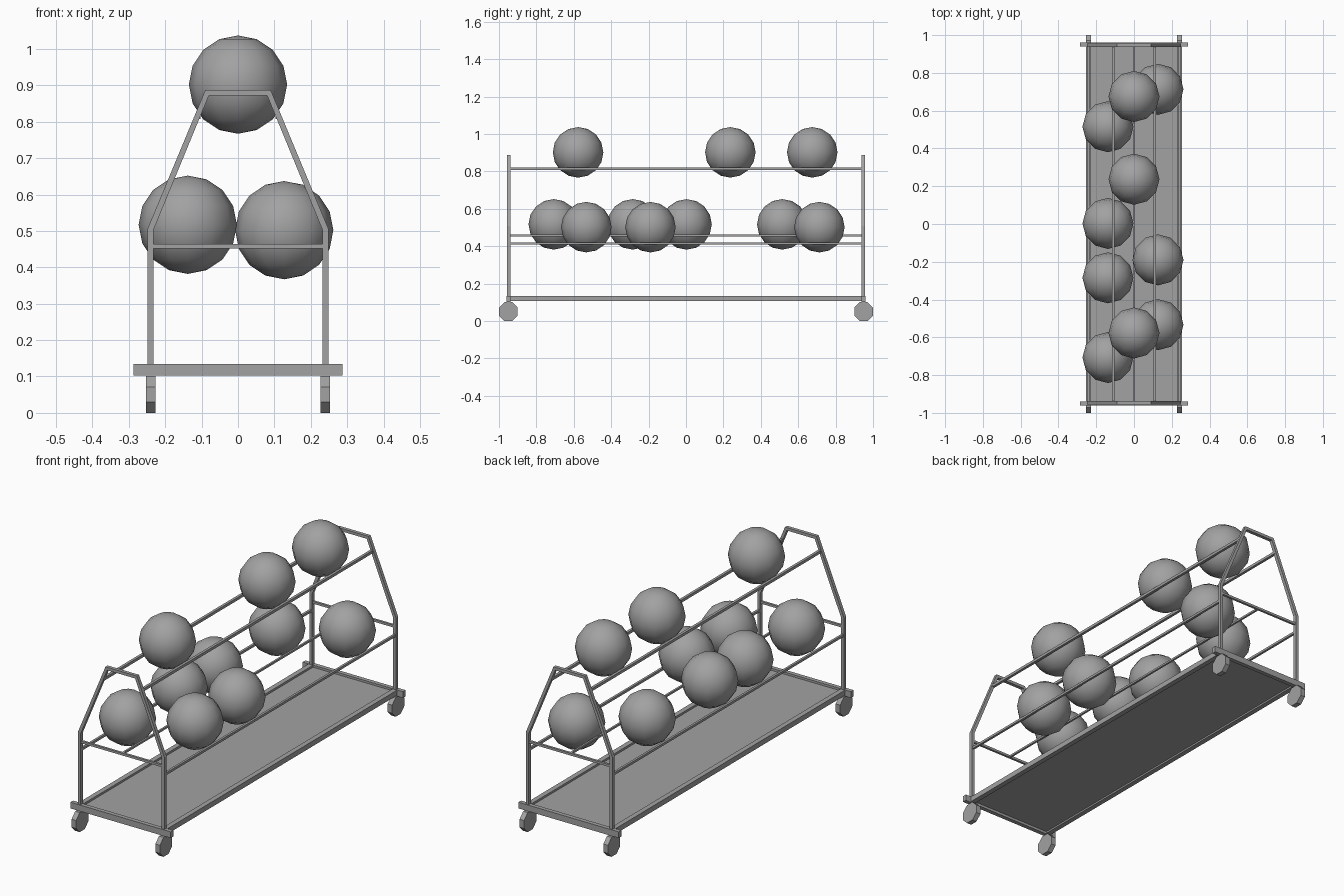
import bpy
import bmesh
from math import pi
from mathutils import Matrix

cube = bpy.data.objects.get("Cube")
if cube:
    bpy.data.objects.remove(cube, do_unlink=True)

GREY = (0.36, 0.36, 0.36, 1)
grey = bpy.data.materials.new("plain grey")
grey.use_nodes = True
grey.diffuse_color = GREY
grey.node_tree.nodes["Principled BSDF"].inputs["Base Color"].default_value = GREY


def finish(bm, name, location=(0, 0, 0), smooth=False):
    """Turn a bmesh into a named grey object."""
    bmesh.ops.recalc_face_normals(bm, faces=bm.faces)
    for f in bm.faces:
        f.smooth = smooth
    mesh = bpy.data.meshes.new(name)
    bm.to_mesh(mesh)
    bm.free()
    mesh.materials.append(grey)
    obj = bpy.data.objects.new(name, mesh)
    obj.location = location
    bpy.context.collection.objects.link(obj)
    return obj


def box(name, center, size):
    bm = bmesh.new()
    bmesh.ops.create_cube(bm, size=1, matrix=Matrix.Diagonal((*size, 1)))
    return finish(bm, name, center)


def end_frame(name, y):
    """Bent square tube: two legs leaning in to a short top bar."""
    outer = [(0.248, 0.12), (0.248, 0.507), (0.09, 0.887)]
    inner = [(0.232, 0.12), (0.232, 0.503), (0.08, 0.872)]
    outer += [(-x, z) for x, z in reversed(outer)]
    inner += [(-x, z) for x, z in reversed(inner)]
    bm = bmesh.new()
    pairs = [[bm.verts.new((x, -0.009, z)) for x, z in pair]
             for pair in zip(outer, inner)]
    faces = [bm.faces.new((a[0], b[0], b[1], a[1]))
             for a, b in zip(pairs, pairs[1:])]
    ext = bmesh.ops.extrude_face_region(bm, geom=faces, use_keep_orig=True)
    for v in ext["geom"]:
        if isinstance(v, bmesh.types.BMVert):
            v.co.y += 0.018
    return finish(bm, name, (0, y, 0))


def wheel(name, x, y):
    bm = bmesh.new()
    turn = Matrix.Rotation(pi / 2, 4, 'Y') @ Matrix.Rotation(pi / 8, 4, 'Z')
    bmesh.ops.create_cone(bm, cap_ends=True, segments=8, radius1=0.0545,
                          radius2=0.0545, depth=0.026, matrix=turn)
    return finish(bm, name, (x, y, 0.0505))


def ball(name, location):
    bm = bmesh.new()
    bmesh.ops.create_uvsphere(bm, u_segments=12, v_segments=8, radius=0.135)
    return finish(bm, name, location, smooth=True)


END = 0.95

# Deck and its long edge bars
box("deck", (0, 0, 0.12), (0.47, 2 * END, 0.008))
for side, s in (("right", -1), ("left", 1)):
    box(f"{side}_base_bar", (s * 0.241, 0, 0.121), (0.026, 2 * END, 0.027))
    box(f"{side}_lower_rail", (s * 0.24, 0, 0.415), (0.012, 2 * END, 0.012))
    box(f"{side}_upper_rail", (s * 0.11, 0, 0.815), (0.014, 2 * END, 0.014))
box("middle_rail", (0, 0, 0.458), (0.01, 2 * END, 0.01))

# Ends: bent frame, crossbar, base bar and two wheels each
for end, s in (("front", -1), ("back", 1)):
    y = s * END
    end_frame(f"{end}_frame", s * 0.947)
    box(f"{end}_crossbar", (0, s * 0.947, 0.458), (0.47, 0.012, 0.012))
    box(f"{end}_base_bar", (0, y, 0.119), (0.574, 0.022, 0.032))
    wheel(f"{end}_right_wheel", -0.24, y)
    wheel(f"{end}_left_wheel", 0.24, y)

# Balls resting on the rails, row by row
rows = {
    "top": (0, 0.902, (-0.577, 0.237, 0.675)),
    "right": (-0.138, 0.517, (-0.707, -0.285, 0.003, 0.515)),
    "left": (0.127, 0.502, (-0.533, -0.19, 0.713)),
}
for row, (x, z, ys) in rows.items():
    for i, y in enumerate(ys, 1):
        ball(f"{row}_ball_{i}", (x, y, z))
